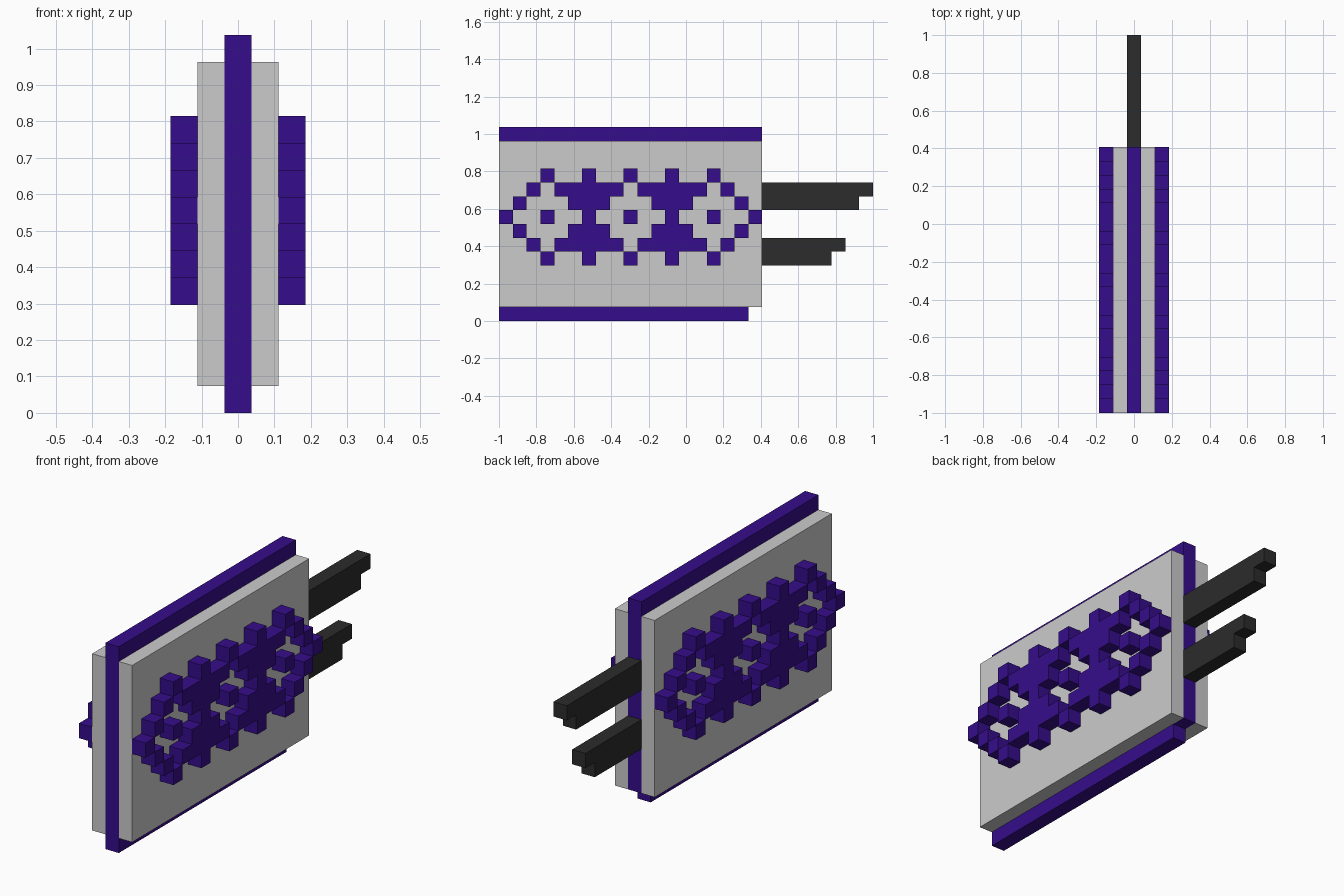
import bpy, bmesh

if "Cube" in bpy.data.objects:
    bpy.data.objects.remove(bpy.data.objects["Cube"])

U = 2 / 27          # one block unit
Y0 = -1.0           # front edge


def material(name, rgb):
    m = bpy.data.materials.new(name)
    m.diffuse_color = (*rgb, 1)
    m.use_nodes = True
    m.node_tree.nodes["Principled BSDF"].inputs["Base Color"].default_value = m.diffuse_color
    return m


PURPLE = material("deep purple", (0.036, 0.004, 0.26))
GREY = material("light grey", (0.60, 0.60, 0.60))
BLACK = material("soft black", (0.025, 0.025, 0.025))


def finish(name, bm, mat):
    bmesh.ops.recalc_face_normals(bm, faces=bm.faces)
    me = bpy.data.meshes.new(name)
    bm.to_mesh(me)
    bm.free()
    me.materials.append(mat)
    ob = bpy.data.objects.new(name, me)
    bpy.context.collection.objects.link(ob)
    return ob


def profile(name, pts, x0, x1, mat):
    """Extrude a side outline of (y, z) block units from x0 to x1."""
    bm = bmesh.new()
    f = bm.faces.new([bm.verts.new((x0 * U, Y0 + y * U, z * U)) for y, z in pts])
    r = bmesh.ops.extrude_face_region(bm, geom=[f], use_keep_orig=True)
    vs = [v for v in r["geom"] if isinstance(v, bmesh.types.BMVert)]
    bmesh.ops.translate(bm, verts=vs, vec=((x1 - x0) * U, 0, 0))
    return finish(name, bm, mat)


# Central plate, with its lower back corner notched
profile("core_plate", [(0, 0), (18, 0), (18, 1), (19, 1), (19, 14), (0, 14)],
        -0.5, 0.5, PURPLE)

# Two stepped prongs at the back
for name, z, end in (("upper_prong", 8, 27), ("lower_prong", 4, 25)):
    profile(name, [(19, z), (end - 1, z), (end - 1, z + 1), (end, z + 1),
                   (end, z + 2), (19, z + 2)], -0.5, 0.5, BLACK)

# Raised pattern, top half; the lower rows repeat it upside down
HALF = ["...#..#..#..#..#...",
        "..#.#####.#####.#..",
        ".#...###...###...#.",
        "#..#..#..#..#..#..#"]
ROWS = HALF + HALF[2::-1]


def pattern(name, x0, x1):
    bm = bmesh.new()
    for r, row in enumerate(ROWS):
        for c, ch in enumerate(row):
            if ch == "#":
                z = 10 - r
                bm.faces.new([bm.verts.new((x0 * U, Y0 + y * U, k * U)) for y, k in
                              ((c, z), (c + 1, z), (c + 1, z + 1), (c, z + 1))])
    # separate blocks, so each stays a closed solid
    r = bmesh.ops.extrude_discrete_faces(bm, faces=bm.faces[:])
    caps = r["faces"]
    bmesh.ops.translate(bm, verts=list({v for f in caps for v in f.verts}),
                        vec=((x1 - x0) * U, 0, 0))
    return finish(name, bm, PURPLE)


# Grey side panels and the pattern on each
for side, s in (("right", 1), ("left", -1)):
    profile(side + "_panel", [(0, 1), (19, 1), (19, 13), (0, 13)],
            0.5 * s, 1.5 * s, GREY)
    pattern(side + "_pattern", 1.5 * s, 2.5 * s)
